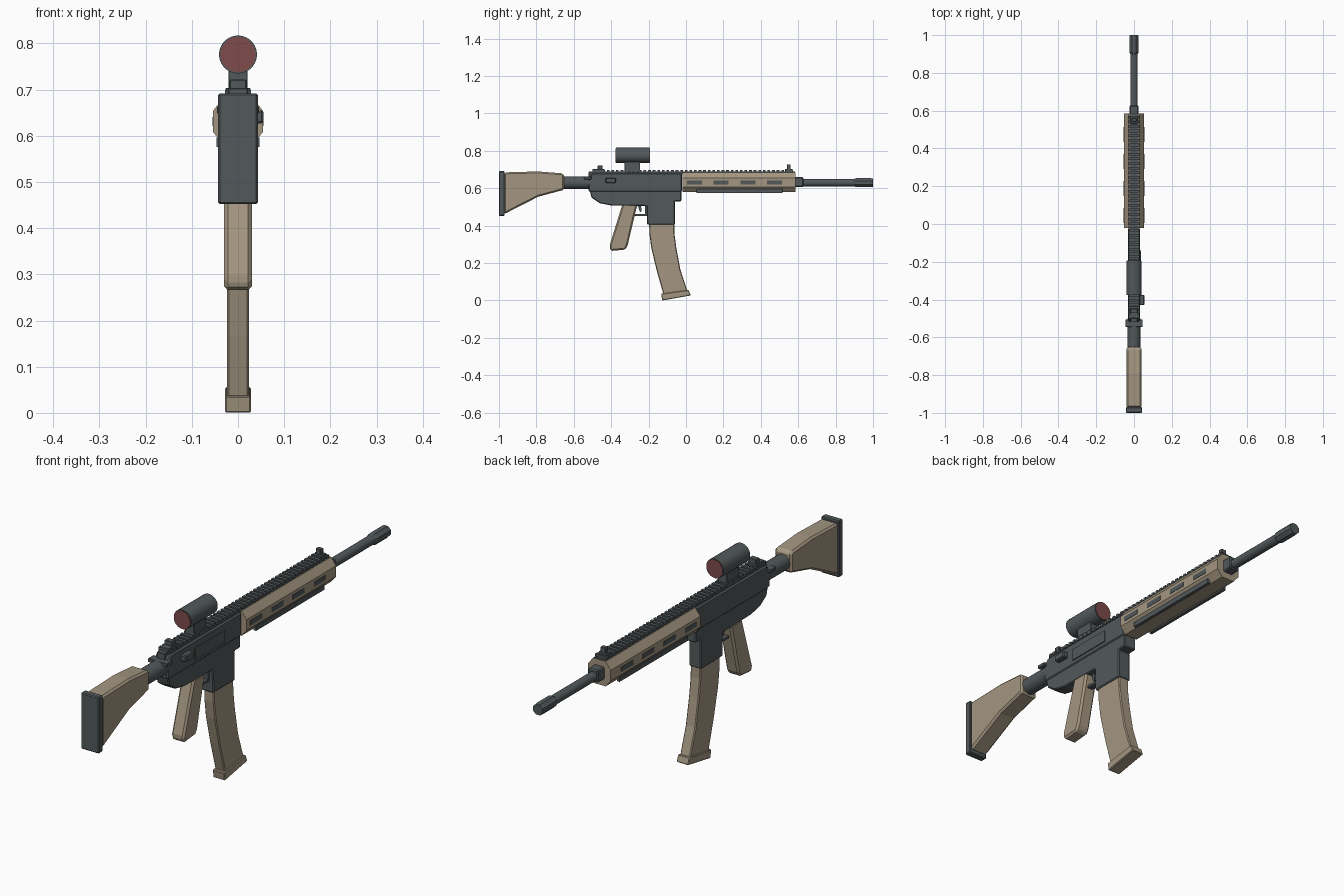
import bpy, bmesh, math
from mathutils import Matrix, Vector

if "Cube" in bpy.data.objects:
    bpy.data.objects.remove(bpy.data.objects["Cube"])


def material(name, rgb):
    m = bpy.data.materials.new(name)
    m.diffuse_color = (*rgb, 1)
    m.use_nodes = True
    m.node_tree.nodes["Principled BSDF"].inputs["Base Color"].default_value = m.diffuse_color
    return m


DARK = material("dark_grey", (0.085, 0.1, 0.105))
TAN = material("tan", (0.37, 0.305, 0.22))
RED = material("lens_red", (0.21, 0.07, 0.07))


def finish(name, bm, mat, bevel=0.0, smooth=False):
    bmesh.ops.recalc_face_normals(bm, faces=bm.faces)
    if bevel:
        edges = [e for e in bm.edges if e.calc_face_angle(0) > math.radians(35)]
        bmesh.ops.bevel(bm, geom=edges, offset=bevel, segments=1, affect='EDGES', clamp_overlap=True)
    me = bpy.data.meshes.new(name)
    bm.to_mesh(me)
    bm.free()
    me.materials.append(mat)
    ob = bpy.data.objects.new(name, me)
    bpy.context.collection.objects.link(ob)
    if smooth:
        bpy.context.view_layer.objects.active = ob
        ob.select_set(True)
        bpy.ops.object.shade_smooth_by_angle(angle=math.radians(35))
        ob.select_set(False)
    return ob


def add_box(bm, x, y, z):
    """Box from (min, max) ranges."""
    r = (x, y, z)
    size = [b - a for a, b in r]
    mid = Vector([(a + b) / 2 for a, b in r])
    bmesh.ops.create_cube(bm, size=1, matrix=Matrix.Translation(mid) @ Matrix.Diagonal((*size, 1)))


def boxes(name, items, mat, bevel=0.0):
    bm = bmesh.new()
    for it in items:
        add_box(bm, *it)
    return finish(name, bm, mat, bevel)


def profile(name, pts, half, mat, bevel=0.0):
    """Side outline in (y, z), extruded across x."""
    bm = bmesh.new()
    f = bm.faces.new([bm.verts.new((-half, y, z)) for y, z in pts])
    g = bmesh.ops.extrude_face_region(bm, geom=[f])
    bmesh.ops.translate(bm, verts=[v for v in g["geom"] if isinstance(v, bmesh.types.BMVert)], vec=(2 * half, 0, 0))
    return finish(name, bm, mat, bevel)


def lathe(name, rings, zc, sides, mat, smooth=True):
    """Stack of (y, radius) rings along the y axis, capped."""
    bm = bmesh.new()
    loops = []
    for y, r in rings:
        loops.append([bm.verts.new((r * math.cos(a), y, zc + r * math.sin(a)))
                      for a in (math.tau * (i + 0.5) / sides for i in range(sides))])
    for a, b in zip(loops, loops[1:]):
        for i in range(sides):
            j = (i + 1) % sides
            bm.faces.new((a[i], a[j], b[j], b[i]))
    bm.faces.new(loops[0])
    bm.faces.new(loops[-1])
    return finish(name, bm, mat, 0, smooth)


# Shoulder stock
boxes("butt_plate", [((-0.043, 0.043), (-1, -0.97), (0.452, 0.692))], DARK, 0.004)
profile("stock", [(-0.972, 0.685), (-0.79, 0.69), (-0.66, 0.68), (-0.652, 0.668),
                  (-0.652, 0.592), (-0.79, 0.555), (-0.972, 0.462)], 0.04, TAN, 0.008)
lathe("stock_tube", [(-0.68, 0.034), (-0.5, 0.034)], 0.63, 20, DARK)

# Receiver: lower body with magazine well, upper body on top
profile("lower_receiver", [(-0.515, 0.59), (-0.505, 0.55), (-0.46, 0.52), (-0.4, 0.508),
                           (-0.21, 0.505), (-0.208, 0.405), (-0.06, 0.405), (-0.06, 0.53),
                           (-0.025, 0.53), (-0.025, 0.59)], 0.029, DARK, 0.004)
profile("upper_receiver", [(-0.522, 0.585), (-0.522, 0.655), (-0.5, 0.682), (-0.022, 0.682),
                           (-0.022, 0.58), (-0.51, 0.58)], 0.033, DARK, 0.006)
boxes("ejection_cover", [((0.03, 0.037), (-0.34, -0.14), (0.6, 0.65))], DARK)
boxes("forward_assist", [((0.025, 0.055), (-0.43, -0.375), (0.627, 0.655))], DARK, 0.004)
boxes("charging_handle", [((-0.046, 0.046), (-0.545, -0.505), (0.648, 0.663)),
                          ((-0.018, 0.018), (-0.52, -0.45), (0.65, 0.69))], DARK, 0.002)

# Top rail with teeth
teeth = 44
pitch = 1.08 / teeth
rail = [((-0.025, 0.025), (-0.5, 0.583), (0.675, 0.689))]
rail += [((-0.028, 0.028), (-0.497 + i * pitch, -0.497 + (i + 0.58) * pitch), (0.684, 0.699)) for i in range(teeth)]
boxes("top_rail", rail, DARK)

# Handguard: eight-sided tube with vents and lower strips
bm = bmesh.new()
section = [(0.03, 0.579), (0.054, 0.608), (0.054, 0.654), (0.03, 0.685)]
section += [(-x, z) for x, z in reversed(section)]
face = bm.faces.new([bm.verts.new((x, -0.02, z)) for x, z in section])
ext = bmesh.ops.extrude_face_region(bm, geom=[face])
bmesh.ops.translate(bm, verts=[v for v in ext["geom"] if isinstance(v, bmesh.types.BMVert)], vec=(0, 0.605, 0))
finish("handguard", bm, TAN)
vents, strips = [], []
for s in (-1, 1):
    side = lambda a, b: tuple(sorted((s * a, s * b)))
    vents += [(side(0.05, 0.0555), (0.005 + i * 0.143, 0.085 + i * 0.143), (0.621, 0.641)) for i in range(4)]
    strips.append((side(0.034, 0.047), (0.055, 0.515), (0.576, 0.596)))
boxes("handguard_vents", vents, DARK)
boxes("lower_strips", strips, DARK)

# Barrel, gas block and muzzle
lathe("barrel", [(0.57, 0.02), (0.93, 0.02)], 0.63, 16, DARK)
boxes("gas_block", [((-0.024, 0.024), (0.58, 0.628), (0.606, 0.66))], DARK, 0.005)
lathe("muzzle", [(0.895, 0.02), (0.91, 0.026), (0.985, 0.026), (1.0, 0.024)], 0.63, 8, DARK, False)

# Iron sights
boxes("front_sight", [((-0.02, 0.02), (0.53, 0.57), (0.685, 0.704)),
                      ((-0.012, 0.012), (0.54, 0.56), (0.70, 0.728))], DARK, 0.002)
boxes("rear_sight", [((-0.022, 0.022), (-0.5, -0.435), (0.685, 0.703)),
                     ((-0.018, 0.018), (-0.472, -0.447), (0.70, 0.722))], DARK, 0.002)

# Optic with a lens at each end
boxes("optic_mount", [((-0.027, 0.027), (-0.328, -0.245), (0.685, 0.704)),
                      ((-0.021, 0.021), (-0.328, -0.245), (0.70, 0.75))], DARK, 0.002)
lathe("optic_body", [(-0.375, 0.041), (-0.195, 0.041)], 0.776, 32, DARK)
lathe("rear_lens", [(-0.377, 0.038), (-0.37, 0.038)], 0.776, 32, RED)
lathe("front_lens", [(-0.2, 0.038), (-0.193, 0.038)], 0.776, 32, RED)

# Pistol grip and trigger
profile("grip", [(-0.34, 0.515), (-0.41, 0.29), (-0.402, 0.265), (-0.325, 0.272),
                 (-0.312, 0.295), (-0.26, 0.515)], 0.03, TAN, 0.008)
boxes("trigger_guard", [((-0.012, 0.012), (-0.285, -0.208), (0.453, 0.463)),
                        ((-0.012, 0.012), (-0.218, -0.208), (0.455, 0.51))], DARK)
profile("trigger", [(-0.258, 0.51), (-0.24, 0.51), (-0.238, 0.475), (-0.246, 0.472)], 0.006, DARK)

# Curved magazine
profile("magazine", [(-0.197, 0.42), (-0.196, 0.36), (-0.186, 0.283), (-0.158, 0.165), (-0.12, 0.03),
                     (0.008, 0.05), (-0.03, 0.165), (-0.052, 0.283), (-0.062, 0.36), (-0.063, 0.42)],
        0.024, TAN, 0.004)
profile("magazine_base", [(-0.133, 0.036), (-0.127, 0.0), (0.025, 0.027), (0.015, 0.056)], 0.028, TAN, 0.003)
